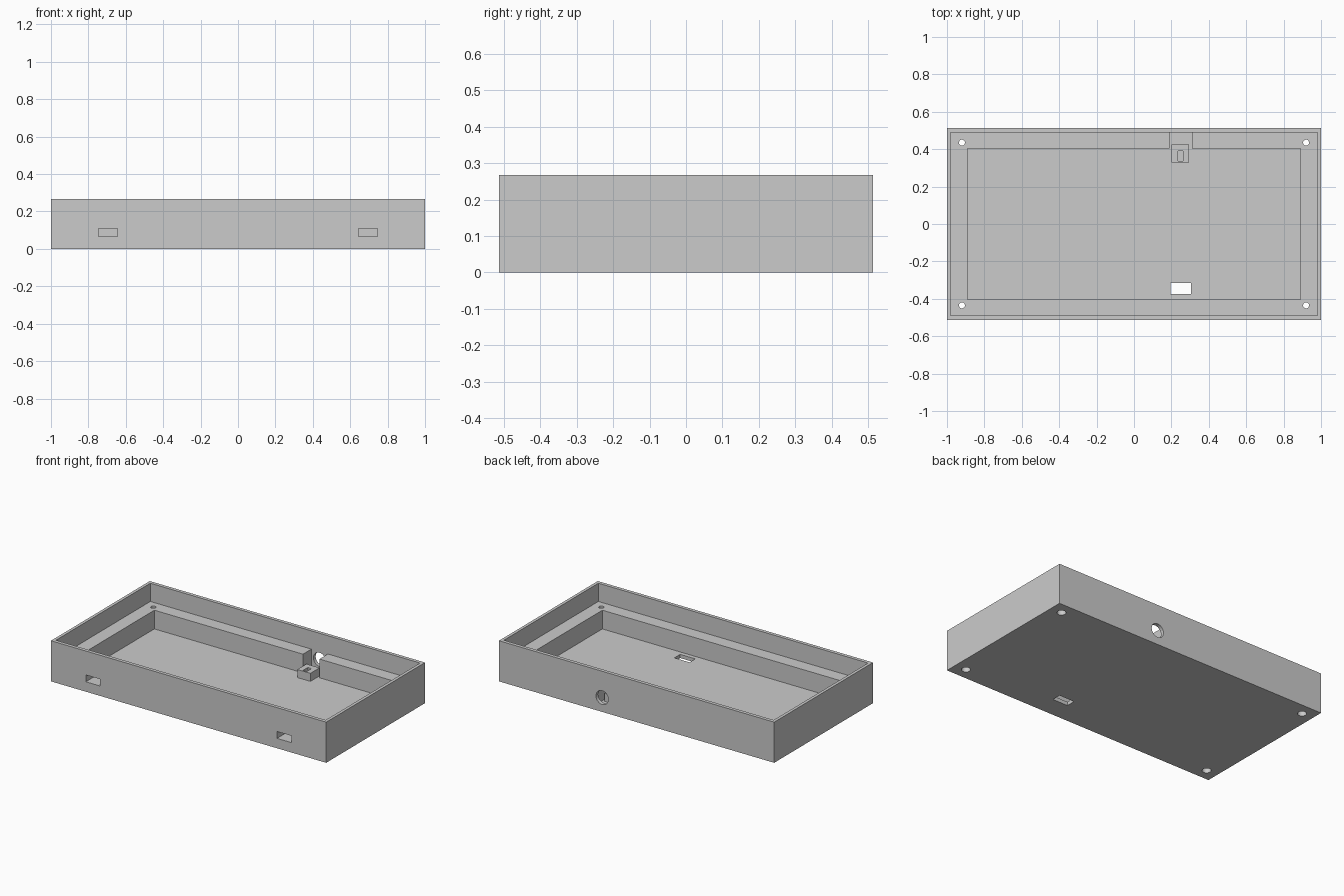
import bpy
import math

if "Cube" in bpy.data.objects:
    bpy.data.objects.remove(bpy.data.objects["Cube"], do_unlink=True)

HALF_Y, HEIGHT = 0.513, 0.267
FLOOR, LEDGE = 0.024, 0.147
PORT_X = 0.25

grey = bpy.data.materials.new("plain grey")
grey.use_nodes = True
grey.diffuse_color = (0.6, 0.6, 0.6, 1)
grey.node_tree.nodes["Principled BSDF"].inputs["Base Color"].default_value = (0.6, 0.6, 0.6, 1)


def box(name, x, y, z):
    """Box spanning the given (min, max) ranges."""
    spans = (x, y, z)
    bpy.ops.mesh.primitive_cube_add(size=1, location=[sum(s) / 2 for s in spans])
    ob = bpy.context.object
    ob.name = name
    ob.scale = [s[1] - s[0] for s in spans]
    bpy.ops.object.transform_apply(location=True, rotation=True, scale=True)
    ob.data.materials.append(grey)
    return ob


def cylinder(name, radius, depth, location, rotation=(0, 0, 0)):
    bpy.ops.mesh.primitive_cylinder_add(vertices=40, radius=radius, depth=depth,
                                        location=location, rotation=rotation)
    ob = bpy.context.object
    ob.name = name
    ob.data.materials.append(grey)
    return ob


def cut(target, cutter):
    """Subtract the cutter from the target, then discard it."""
    cutter.hide_render = True
    mod = target.modifiers.new("cut", 'BOOLEAN')
    mod.operation = 'DIFFERENCE'
    mod.solver = 'EXACT'
    mod.object = cutter
    bpy.context.view_layer.objects.active = target
    bpy.ops.object.modifier_apply(modifier=mod.name)
    bpy.data.objects.remove(cutter, do_unlink=True)


# Tray: solid block with a wide recess above the ledge and a deeper pocket
tray = box("enclosure_tray", (-1, 1), (-HALF_Y, HALF_Y), (0, HEIGHT))
cut(tray, box("recess", (-0.98, 0.98), (-0.49, 0.49), (LEDGE, 0.4)))
cut(tray, box("pocket", (-0.89, 0.89), (-0.403, 0.403), (FLOOR, 0.35)))

# Notch in the back ledge and round cable hole behind it
cut(tray, box("ledge_notch", (0.19, 0.31), (0.35, 0.49), (FLOOR, 0.3)))
cut(tray, cylinder("cable_hole", 0.045, 0.1, (PORT_X, 0.51, 0.094), (math.pi / 2, 0, 0)))

# Rectangular opening in the floor
cut(tray, box("floor_opening", (0.195, 0.305), (-0.375, -0.315), (-0.1, 0.1)))

# Blind slots in the front, and counterbored screw holes in the corners
for side in (-1, 1):
    x = 0.695 * side
    cut(tray, box("front_slot", (x - 0.052, x + 0.052), (-0.6, -0.42), (0.065, 0.11)))
    for end in (-1, 1):
        spot = (0.92 * side, 0.435 * end)
        cut(tray, cylinder("screw_hole", 0.016, 0.6, (*spot, 0.1)))
        cut(tray, cylinder("counterbore", 0.027, 0.12, (*spot, 0)))

# Cable anchor block with a small slot in its top
anchor = box("cable_anchor", (0.2, 0.295), (0.33, 0.425), (FLOOR - 0.01, 0.077))
cut(anchor, box("anchor_slot", (0.235, 0.262), (0.338, 0.39), (0.04, 0.1)))

# Smooth the hole walls, keep all edges sharp
for ob in (tray, anchor):
    bpy.ops.object.select_all(action='DESELECT')
    ob.select_set(True)
    bpy.context.view_layer.objects.active = ob
    bpy.ops.object.shade_smooth_by_angle(angle=math.radians(30))
